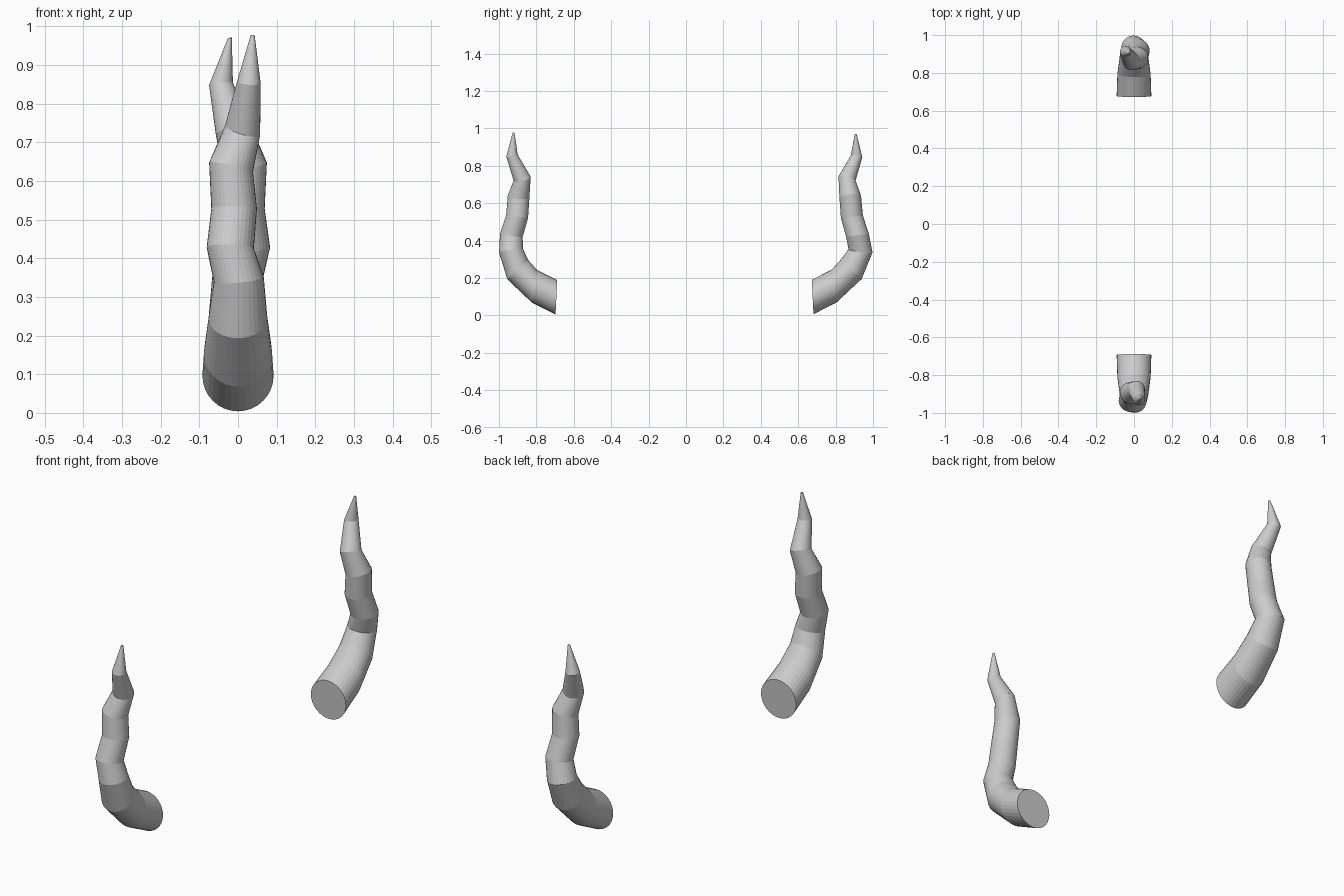
import bpy, bmesh, math
from mathutils import Vector

if "Cube" in bpy.data.objects:
    bpy.data.objects.remove(bpy.data.objects["Cube"])

SIDES = 32

# ring radius and ring axis (for the front horn), base to tip
RINGS = [
    (0.092, (0, -1, 0.05)), (0.088, (0, -1, 0.16)), (0.076, (0, -0.68, 0.73)),
    (0.065, (-0.1, -0.13, 1)), (0.061, (0.02, 0.15, 1)), (0.059, (0, 0.12, 1)),
    (0.058, (0.22, 0.1, 1)), (0.047, (0.3, -0.25, 1)), (0.031, (0.1, -0.15, 1)),
    (0.005, (0.05, 0.05, 1)),
]
# centre lines of the two kinked horns
FRONT = [(0, -.693, .096), (0, -.81, .155), (0, -.9, .245), (.002, -.935, .345),
         (-.02, -.934, .427), (-.01, -.903, .528), (-.018, -.895, .635),
         (.012, -.876, .731), (.028, -.93, .853), (.038, -.922, .977)]
BACK = [(0, .677, .098), (0, .792, .157), (0, .884, .247), (-.002, .933, .345),
        (.022, .917, .427), (.01, .887, .528), (.018, .878, .635),
        (-.012, .861, .731), (-.044, .912, .851), (-.021, .907, .970)]


def horn(name, path, turn):
    """Skin round rings along a path; turn = -1 rotates ring axes by 180 degrees."""
    bm = bmesh.new()
    loops = []
    for p, (r, n) in zip(path, RINGS):
        axis = Vector((n[0] * turn, n[1] * turn, n[2])).normalized()
        side = Vector((turn, 0, 0))
        side = (side - axis * side.dot(axis)).normalized()
        up = axis.cross(side)
        loop = []
        for i in range(SIDES):
            a = 2 * math.pi * i / SIDES
            loop.append(bm.verts.new(Vector(p) + r * (side * math.cos(a) + up * math.sin(a))))
        loops.append(loop)
    for a, b in zip(loops, loops[1:]):
        for i in range(SIDES):
            j = (i + 1) % SIDES
            bm.faces.new((a[i], a[j], b[j], b[i]))
    # end caps
    bm.faces.new(loops[0][::-1])
    bm.faces.new(loops[-1])
    bmesh.ops.recalc_face_normals(bm, faces=bm.faces)
    mesh = bpy.data.meshes.new(name)
    bm.to_mesh(mesh)
    bm.free()
    obj = bpy.data.objects.new(name, mesh)
    bpy.context.collection.objects.link(obj)
    return obj


horn("front_horn", FRONT, 1)
horn("back_horn", BACK, -1)
